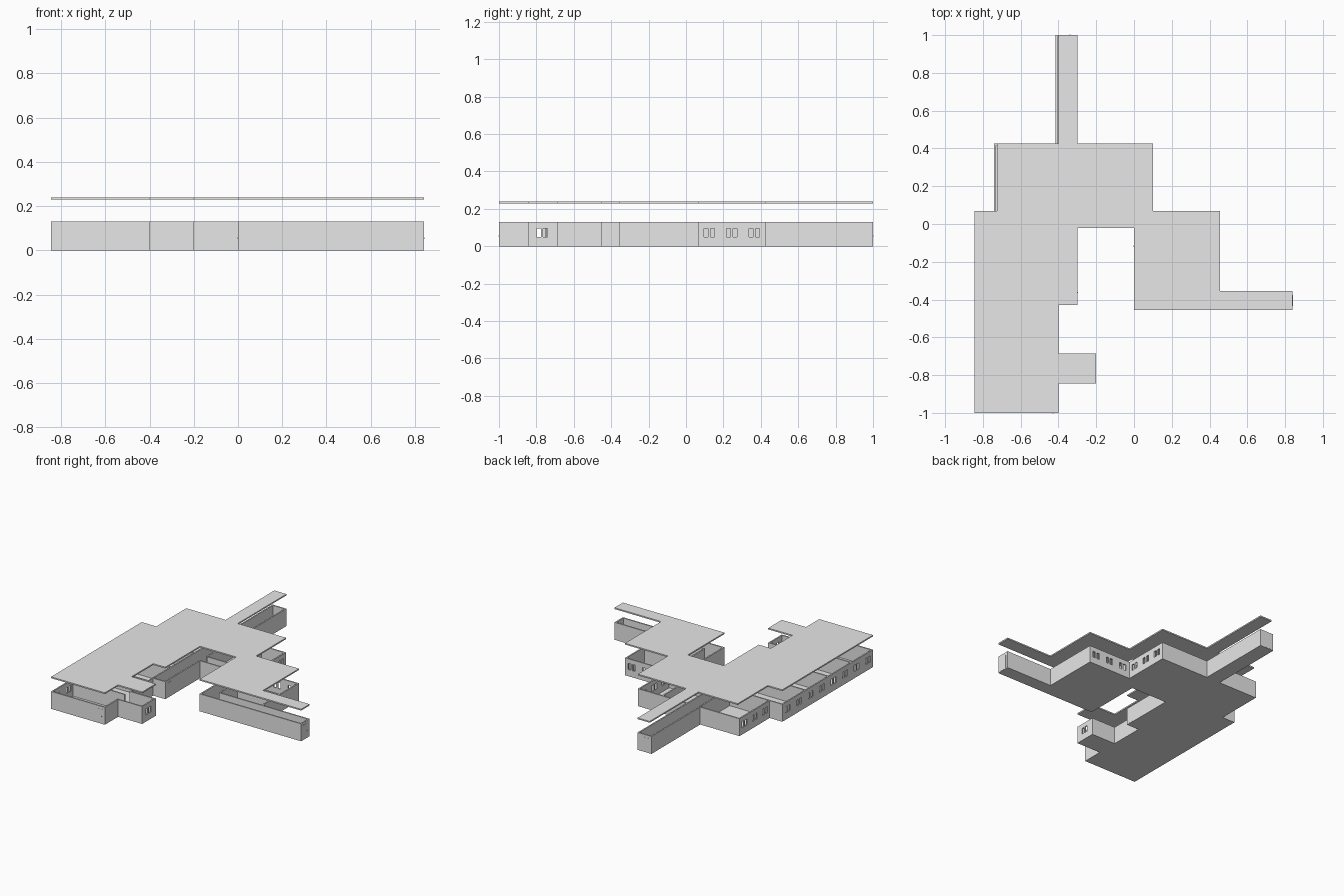
import bpy, bmesh
from mathutils import Vector, Matrix

if "Cube" in bpy.data.objects:
    bpy.data.objects.remove(bpy.data.objects["Cube"])

WALL_H, THICK, FLOOR = 0.13, 0.01, 0.004

mat = bpy.data.materials.new("light grey")
mat.use_nodes = True
GREY = (0.8, 0.8, 0.8, 1)
mat.diffuse_color = GREY
mat.node_tree.nodes["Principled BSDF"].inputs["Base Color"].default_value = GREY


def finish(bm, name):
    bmesh.ops.recalc_face_normals(bm, faces=bm.faces)
    mesh = bpy.data.meshes.new(name)
    bm.to_mesh(mesh)
    bm.free()
    mesh.materials.append(mat)
    obj = bpy.data.objects.new(name, mesh)
    bpy.context.collection.objects.link(obj)
    return obj


def add_box(bm, lo, hi):
    lo, hi = Vector(lo), Vector(hi)
    bmesh.ops.create_cube(bm, size=1, matrix=Matrix.Translation((lo + hi) / 2)
                          @ Matrix.Diagonal((*(hi - lo), 1)))


def outline(wing_x, hall_x):
    return [(-0.845, -1), (-0.4, -1), (-0.4, -0.845), (-0.2, -0.845),
            (-0.2, -0.685), (-0.4, -0.685), (-0.4, -0.43), (-0.3, -0.43),
            (-0.3, -0.02), (0, -0.02), (0, -0.455), (0.84, -0.455),
            (0.84, -0.355), (0.455, -0.355), (0.455, 0.07), (0.1, 0.07),
            (0.1, 0.425), (-0.3, 0.425), (-0.3, 1), (hall_x, 1),
            (hall_x, 0.425), (wing_x, 0.425), (wing_x, 0.07), (-0.845, 0.07)]


def prism(name, points, z0, z1, capped=True):
    bm = bmesh.new()
    low = [bm.verts.new((x, y, z0)) for x, y in points]
    top = [bm.verts.new((x, y, z1)) for x, y in points]
    for i in range(len(points)):
        bm.faces.new((low[i - 1], low[i], top[i], top[i - 1]))
    if capped:
        bm.faces.new(low[::-1])
        bm.faces.new(top)
    return finish(bm, name)


# Floor and the raised roof
plan = outline(-0.74, -0.415)
prism("floor", plan, 0, FLOOR)
prism("roof", outline(-0.725, -0.4), 0.229, 0.239)

# Outer walls: an open band round the plan, thickened inwards
walls = prism("outer_walls", plan, 0, WALL_H, capped=False)
shell = walls.modifiers.new("thickness", "SOLIDIFY")
shell.thickness = THICK
shell.offset = -1
shell.use_even_offset = True

# Window places: (axis the wall faces, wall position, centre along the wall)
windows = [("x", -0.84, 0.005 - 0.135 * i) for i in range(8)]
windows += [("x", -0.735, 0.125 + 0.12 * i) for i in range(3)]
windows += [("x", 0.095, 0.125 + 0.12 * i) for i in range(3)]
windows += [("y", 0.065, 0.16 + 0.12 * i) for i in range(3)]
windows += [("x", -0.205, -0.77)]

# Two panes per window, cut through the wall with a mullion left between
bm = bmesh.new()
for axis, pos, along in windows:
    for side in (-1, 1):
        c = along + side * 0.0175
        a, b = (pos - 0.02, c - 0.011), (pos + 0.02, c + 0.011)
        if axis == "y":
            a, b = a[::-1], b[::-1]
        add_box(bm, (*a, 0.05), (*b, 0.096))
cutter = finish(bm, "window_cutter")
cutter.hide_render = True
cut = walls.modifiers.new("windows", "BOOLEAN")
cut.operation = "DIFFERENCE"
cut.solver = "EXACT"
cut.object = cutter
bpy.context.view_layer.objects.active = walls
for name in ("thickness", "windows"):
    bpy.ops.object.modifier_apply(modifier=name)
bpy.data.objects.remove(cutter)

# Inner partitions: (axis of run, fixed position, start, end)
partitions = [
    ("x", -0.75, -0.835, -0.41), ("x", -0.48, -0.835, -0.41),
    ("x", -0.21, -0.835, -0.4), ("x", 0.065, -0.74, -0.4),
    ("y", -0.405, -0.42, 0.415), ("y", -0.305, 0.07, 0.42),
    ("x", 0.065, -0.3, 0.1), ("y", -0.1, 0.07, 0.415),
    ("y", 0.1, -0.355, 0.06), ("x", -0.36, 0.1, 0.45),
    ("x", -0.15, 0.1, 0.445)]
bm = bmesh.new()
for axis, pos, start, end in partitions:
    a, b = (start, pos - THICK / 2), (end, pos + THICK / 2)
    if axis == "y":
        a, b = a[::-1], b[::-1]
    add_box(bm, (*a, FLOOR), (*b, WALL_H))
finish(bm, "partitions")

# Outside doors: thin leaf plus handle (axis faced, wall, outward sign, centre)
doors = [("y", -1, -1, -0.45), ("y", 1, 1, -0.36), ("x", 0.84, 1, -0.405),
         ("x", -0.3, 1, -0.385), ("x", 0, -1, -0.14)]
bm = bmesh.new()
for axis, pos, sign, along in doors:
    for half, off, depth, z0, z1 in ((0.03, 0, 0.001, FLOOR, 0.11),
                                     (0.003, 0.022, 0.003, 0.052, 0.058)):
        p = sorted((pos - sign * 0.001, pos + sign * depth))
        a, b = (p[0], along + off - half), (p[1], along + off + half)
        if axis == "y":
            a, b = a[::-1], b[::-1]
        add_box(bm, (*a, z0), (*b, z1))
finish(bm, "doors")
